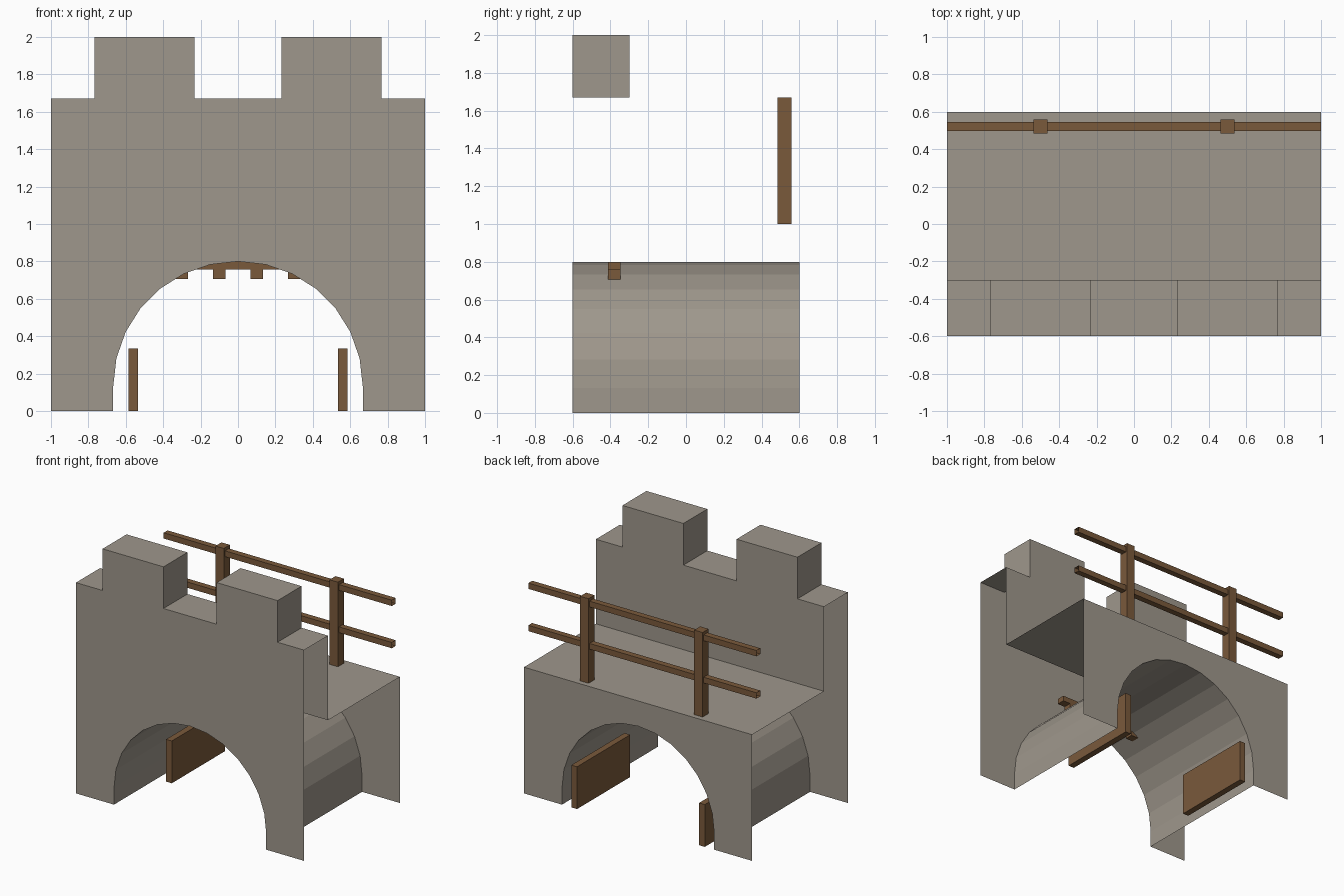
import bpy, bmesh, math

if "Cube" in bpy.data.objects:
    bpy.data.objects.remove(bpy.data.objects["Cube"])


def material(name, rgb):
    m = bpy.data.materials.new(name)
    m.diffuse_color = (*rgb, 1)
    m.use_nodes = True
    m.node_tree.nodes["Principled BSDF"].inputs["Base Color"].default_value = m.diffuse_color
    return m


STONE = material("grey_stone", (0.345, 0.31, 0.262))
WOOD = material("brown_wood", (0.195, 0.101, 0.044))


def finish(bm, name, mat):
    me = bpy.data.meshes.new(name)
    bm.to_mesh(me)
    bm.free()
    me.materials.append(mat)
    ob = bpy.data.objects.new(name, me)
    bpy.context.collection.objects.link(ob)
    return ob


def box(name, x, y, z, open_ends=False):
    """Box between (min, max) limits; open_ends drops the two x faces."""
    bm = bmesh.new()
    bmesh.ops.create_cube(bm, size=1)
    for v in bm.verts:
        v.co = [lim[0] if c < 0 else lim[1] for c, lim in zip(v.co, (x, y, z))]
    bm.normal_update()
    if open_ends:
        ends = [f for f in bm.faces if abs(f.normal.x) > 0.9]
        bmesh.ops.delete(bm, geom=ends, context='FACES_ONLY')
    return finish(bm, name, WOOD)


# Stone gate: a hollow wall section, open at both ends and below
FRONT, PARAPET, BACK = -0.6, -0.3, 0.6
R, SPRING, SEGS = 0.667, 0.133, 14
arch = [(-R, 0)]
for i in range(SEGS + 1):
    a = math.pi * (1 - i / SEGS)
    arch.append((R * math.cos(a), SPRING + R * math.sin(a)))
arch.append((R, 0))
crown = [(1, 1.67)]
for a, b in ((0.767, 0.233), (-0.233, -0.767)):
    crown += [(a, 1.67), (a, 2), (b, 2), (b, 1.67)]
crown.append((-1, 1.67))

bm = bmesh.new()


def face(points):
    bm.faces.new([bm.verts.new(p) for p in points])


def sheet(outline, y):
    face([(x, y, z) for x, z in outline])


def strip(path, y0, y1):
    for (xa, za), (xb, zb) in zip(path, path[1:]):
        face([(xa, y0, za), (xb, y0, zb), (xb, y1, zb), (xa, y1, za)])


sheet([(-1, 0)] + arch + [(1, 0)] + crown, FRONT)
sheet([(-1, 0)] + arch + [(1, 0), (1, 1), (-1, 1)], BACK)
sheet([(-1, 1), (1, 1)] + crown, PARAPET)
strip(arch, FRONT, BACK)
strip(crown, FRONT, PARAPET)
strip([(-1, 1), (1, 1)], PARAPET, BACK)
bmesh.ops.remove_doubles(bm, verts=bm.verts, dist=1e-4)
bmesh.ops.recalc_face_normals(bm, faces=bm.faces)
bm.normal_update()
front = min(bm.faces, key=lambda f: f.calc_center_median().y)
if front.normal.y > 0:
    bmesh.ops.reverse_faces(bm, faces=bm.faces)
finish(bm, "stone_gate", STONE)

# Walkway railing along the back
for side, s in (("left", -1), ("right", 1)):
    box(f"railing_post_{side}", (s * 0.5 - 0.037, s * 0.5 + 0.037), (0.484, 0.559), (1, 1.67))
for level, z in (("lower", 1.265), ("upper", 1.6)):
    box(f"railing_bar_{level}", (-1, 1), (0.498, 0.546), (z, z + 0.046), open_ends=True)

# Open door leaves against the passage walls
for side, s in (("left", -1), ("right", 1)):
    box(f"door_{side}", (s * 0.56 - 0.025, s * 0.56 + 0.025), (-0.065, 0.6), (0, 0.335))

# Raised portcullis: beam with four teeth
box("portcullis_beam", (-0.4, 0.4), (-0.413, -0.348), (0.757, 0.8))
for i, x in enumerate((-0.3, -0.1, 0.1, 0.3)):
    box(f"portcullis_tooth_{i + 1}", (x - 0.033, x + 0.033), (-0.413, -0.348), (0.705, 0.757))
